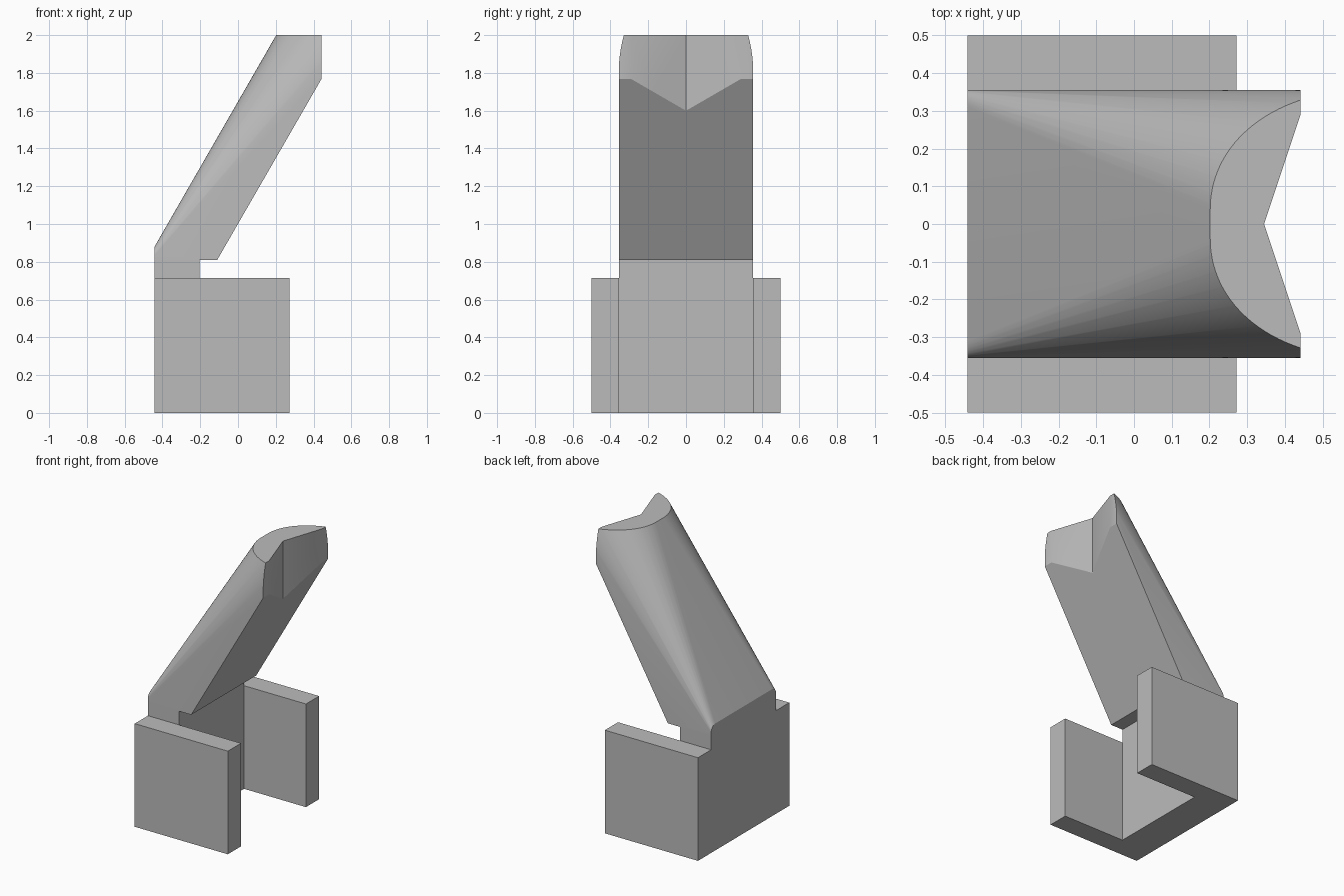
import bpy, bmesh
from math import sin, cos, pi, radians
from mathutils import Vector

if "Cube" in bpy.data.objects:
    bpy.data.objects.remove(bpy.data.objects["Cube"])

grey = bpy.data.materials.new("plain grey")
grey.use_nodes = True
grey.diffuse_color = (0.5, 0.5, 0.5, 1)
grey.node_tree.nodes["Principled BSDF"].inputs["Base Color"].default_value = (0.5, 0.5, 0.5, 1)

BACK, FRONT = -0.442, 0.272      # bracket extent along x
PLATE = -0.203                   # inner face of the back plate
HALF = 0.356                     # half width of the arm and slot
SHELF, NECK = 0.715, 0.81        # top of bracket, top of neck


def make_object(name, bm):
    bmesh.ops.recalc_face_normals(bm, faces=bm.faces)
    mesh = bpy.data.meshes.new(name)
    bm.to_mesh(mesh)
    bm.free()
    mesh.materials.append(grey)
    obj = bpy.data.objects.new(name, mesh)
    bpy.context.collection.objects.link(obj)
    return obj


def prism(name, outline, z0, z1):
    bm = bmesh.new()
    face = bm.faces.new([bm.verts.new((x, y, z0)) for x, y in outline])
    top = bmesh.ops.extrude_face_region(bm, geom=[face])["geom"]
    bmesh.ops.translate(bm, vec=(0, 0, z1 - z0),
                        verts=[v for v in top if isinstance(v, bmesh.types.BMVert)])
    return make_object(name, bm)


def subtract(obj, cutter):
    cutter.hide_render = True
    cutter.hide_viewport = True
    mod = obj.modifiers.new("cut", 'BOOLEAN')
    mod.operation, mod.solver, mod.object = 'DIFFERENCE', 'EXACT', cutter
    bpy.context.view_layer.update()
    result = bpy.data.meshes.new_from_object(
        obj.evaluated_get(bpy.context.evaluated_depsgraph_get()))
    obj.modifiers.clear()
    obj.data = result
    bpy.data.objects.remove(cutter)


def smooth(obj, angle):
    bpy.ops.object.select_all(action='DESELECT')
    obj.select_set(True)
    bpy.context.view_layer.objects.active = obj
    bpy.ops.object.shade_smooth_by_angle(angle=radians(angle))


# U-shaped bracket with a round hole through the back plate
side = [(BACK, 0.5), (FRONT, 0.5), (FRONT, HALF), (PLATE, HALF)]
bracket = prism("bracket", side + [(x, -y) for x, y in reversed(side)], 0, SHELF)
bm = bmesh.new()
bmesh.ops.create_cone(bm, cap_ends=True, segments=64, radius1=0.097, radius2=0.097, depth=1)
for v in bm.verts:
    v.co = Vector((v.co.z + BACK, v.co.x, v.co.y + 0.285))
subtract(bracket, make_object("hole_cutter", bm))
smooth(bracket, 30)

# Neck joining bracket and arm
prism("neck", [(BACK, -HALF), (PLATE, -HALF), (PLATE, HALF), (BACK, HALF)], SHELF, NECK)

# Leaning arm: rounded rectangle at the foot blending into a round back
points = []
for s in (-1, 1):
    points += [(BACK, s * HALF, NECK), (-0.11, s * HALF, NECK)]
    for i in range(9):
        a = i * pi / 16
        points.append((BACK, s * (0.31 + 0.046 * cos(a)), 0.834 + 0.046 * sin(a)))
up = Vector((-cos(pi / 6), 0, 0.5))
end = Vector((0.576, 0, 2.0))
for i in range(65):
    a = radians(5.2) + (pi - radians(10.4)) * i / 64
    points.append(end + up * (HALF * sin(a) - 0.032) + Vector((0, HALF * cos(a), 0)))
bm = bmesh.new()
for p in points:
    bm.verts.new(p)
bmesh.ops.convex_hull(bm, input=bm.verts)

# Level top and upright front end
for co, no in (((0, 0, 2), (0, 0, 1)), ((0.442, 0, 0), (1, 0, 0))):
    cut = bmesh.ops.bisect_plane(bm, geom=bm.verts[:] + bm.edges[:] + bm.faces[:],
                                 plane_co=co, plane_no=no, clear_outer=True)
    bmesh.ops.holes_fill(bm, edges=[e for e in bm.edges if e.is_boundary])
arm = make_object("arm", bm)

# Vertical V notch in the front end
subtract(arm, prism("notch_cutter", [(0.345, 0), (0.54, -0.585), (0.54, 0.585)], 1.2, 2.2))
smooth(arm, 22)
